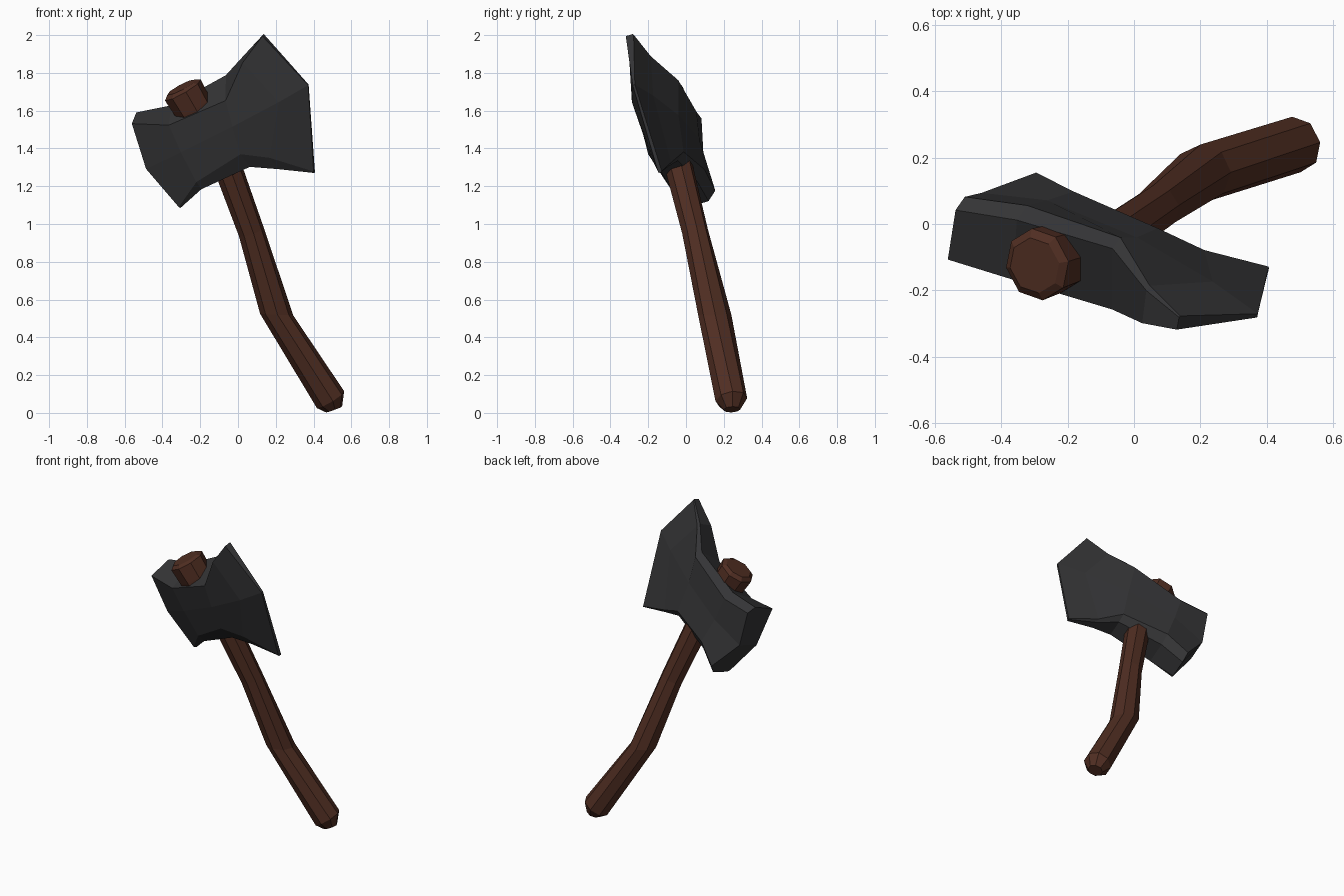
import bpy, bmesh, math
from mathutils import Vector

if "Cube" in bpy.data.objects:
    bpy.data.objects.remove(bpy.data.objects["Cube"])


def material(name, rgb):
    m = bpy.data.materials.new(name)
    m.diffuse_color = (*rgb, 1)
    m.use_nodes = True
    m.node_tree.nodes["Principled BSDF"].inputs["Base Color"].default_value = m.diffuse_color
    return m


def loft(name, rings, mat):
    """Skin a list of equal-length rings and cap both ends, flat shaded."""
    bm = bmesh.new()
    loops = [[bm.verts.new(p) for p in ring] for ring in rings]
    n = len(loops[0])
    for r0, r1 in zip(loops, loops[1:]):
        for i in range(n):
            j = (i + 1) % n
            bm.faces.new((r0[i], r0[j], r1[j], r1[i]))
    for ring in (loops[0], loops[-1]):
        if name == "axe_head":
            # caps split along the mid row of the section
            a, b, c, d, e, f, g, h, i = ring
            bm.faces.new((i, a, b, g, h))
            bm.faces.new((b, c, d, e, f, g))
        else:
            bm.faces.new(ring)
    bmesh.ops.recalc_face_normals(bm, faces=bm.faces)
    me = bpy.data.meshes.new(name)
    bm.to_mesh(me)
    bm.free()
    ob = bpy.data.objects.new(name, me)
    bpy.context.collection.objects.link(ob)
    me.materials.append(mat)
    return ob


# Tilted head frame: U up along the handle, F toward the blade, T through the thickness
O = Vector((-0.144, -0.07, 1.46))
U = Vector((-0.457, -0.185, 0.87)).normalized()
F = Vector((0.854, -0.30, 0.427)).normalized()
T = U.cross(F).normalized()

# Handle: crooked eight-sided shaft, chamfered foot, flared top end
path = [((0.509, 0.243, 0.018), 0.045), ((0.490, 0.240, 0.070), 0.085),
        ((0.205, 0.152, 0.520), 0.088), ((0.070, 0.048, 0.960), 0.070),
        ((-0.050, -0.035, 1.290), 0.075), ((-0.240, -0.106, 1.620), 0.105),
        ((-0.292, -0.122, 1.709), 0.110), ((-0.300, -0.125, 1.724), 0.085)]
pts = [Vector(p) for p, r in path]
rings = []
for k, (p, r) in enumerate(path):
    d = (pts[min(k + 1, len(pts) - 1)] - pts[max(k - 1, 0)]).normalized()
    if k == 2:
        d = Vector((0.05, 0, 1)).normalized()
    side = (F - d * F.dot(d)).normalized()
    up = d.cross(side)
    angles = [math.tau * (i + 0.5) / 8 for i in range(8)]
    rings.append([pts[k] + r * (side * math.cos(a) + up * math.sin(a)) for a in angles])
loft("handle", rings, material("brown_wood", (0.08, 0.027, 0.016)))

# Head stations from butt to cutting edge: forward position at top / middle / bottom,
# front top, back top, bottom, centre offset, half thickness at rim / front / back,
# front lower chamfer, half thickness of the back top ridge
stations = [(-0.325, -0.372, -0.31, 0.272, 0.285, -0.255, 0.005, 0.095, 0.095, 0.055, 0.012, 0.10),
            (-0.14, -0.15, -0.15, 0.180, 0.232, -0.210, -0.005, 0.105, 0.112, 0.112, 0.05, 0.13),
            (0.20, 0.17, 0.14, 0.160, 0.242, -0.222, -0.010, 0.080, 0.110, 0.100, 0.09, 0.145),
            (0.37, 0.45, 0.26, 0.295, 0.310, -0.305, -0.018, 0.035, 0.065, 0.055, 0.08, 0.07),
            (0.522, 0.620, 0.425, 0.367, 0.367, -0.418, -0.018, 0.010, 0.006, 0.006, 0.01, 0.035)]
rings = []
for at, am, ab, ft, bt, bot, c, rim, fm, bk, fch, ridge in stations:
    ch = rim * 0.5
    section = [(at, ft, -(rim + fm) / 2), (am, 0.02, -fm), (ab, bot + fch, -max(fm, rim)),
               (ab, bot, -rim * (0.9 if fch > 0.02 else 0.8)), (ab, bot, rim - ch),
               (ab, bot + ch, rim), (am, 0.02, bk), (at, bt - ch, ridge), (at, bt, ridge - ch * 0.7)]
    rings.append([O + F * a + U * b + T * (c + t) for a, b, t in section])
loft("axe_head", rings, material("dark_iron", (0.035, 0.035, 0.037)))
